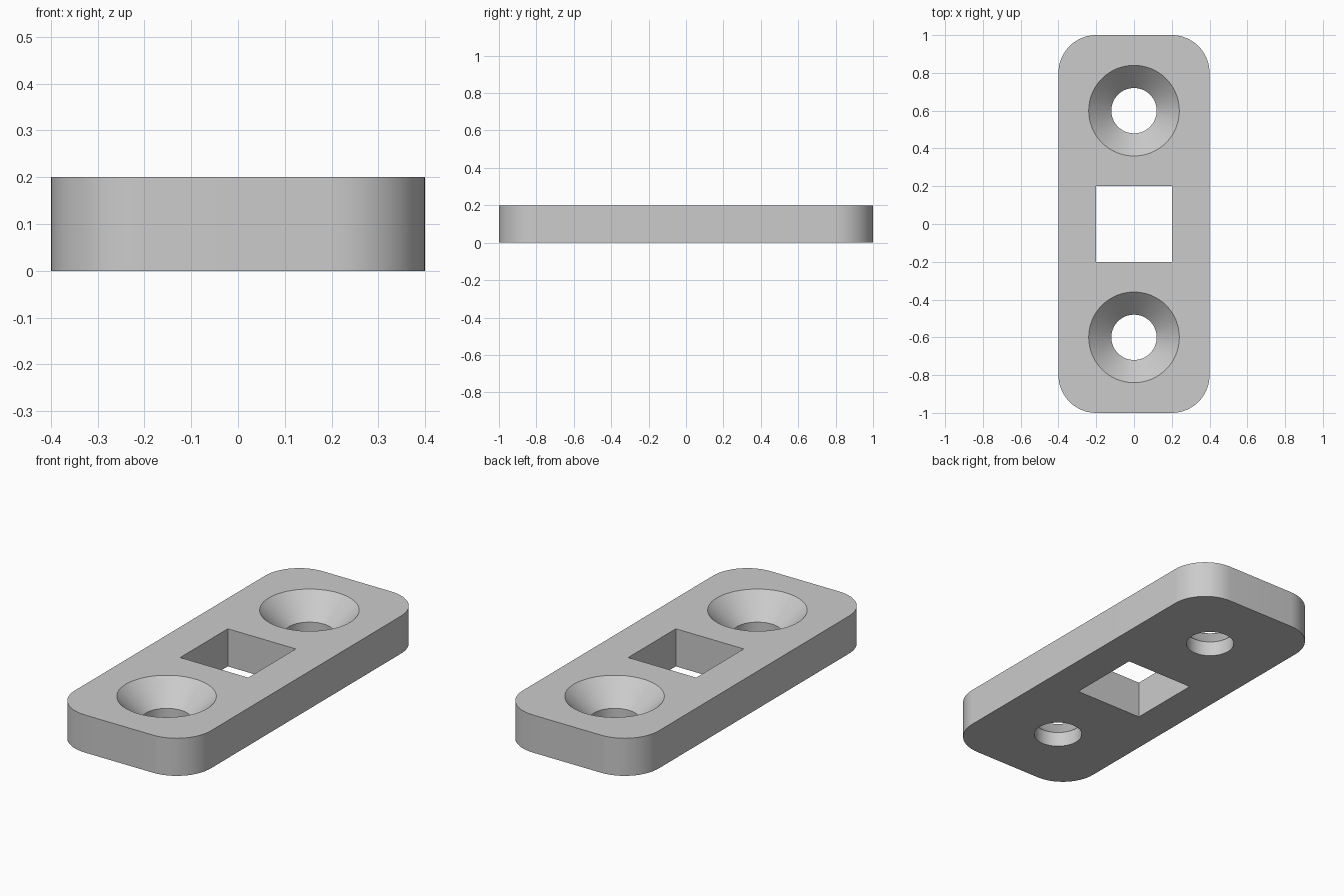
import bpy
import bmesh
from math import cos, sin, pi, radians

cube = bpy.data.objects.get("Cube")
if cube:
    bpy.data.objects.remove(cube, do_unlink=True)

HALF_W, HALF_L, THICK, CORNER = 0.4, 1.0, 0.2, 0.2
HOLE_R, SINK_R, SINK_Y = 0.12, 0.24, 0.6
SINK_FLOOR = 0.08
SLOT = 0.4
MARGIN = 0.05

metal = bpy.data.materials.new("plain grey")
metal.use_nodes = True
metal.diffuse_color = (0.6, 0.6, 0.6, 1)
metal.node_tree.nodes["Principled BSDF"].inputs["Base Color"].default_value = (0.6, 0.6, 0.6, 1)


def finish(name, bm):
    bmesh.ops.recalc_face_normals(bm, faces=bm.faces)
    mesh = bpy.data.meshes.new(name)
    bm.to_mesh(mesh)
    bm.free()
    mesh.materials.append(metal)
    obj = bpy.data.objects.new(name, mesh)
    bpy.context.collection.objects.link(obj)
    return obj


def prism(name, outline, bottom, top):
    bm = bmesh.new()
    face = bm.faces.new([bm.verts.new((x, y, bottom)) for x, y in outline])
    result = bmesh.ops.extrude_face_region(bm, geom=[face])
    verts = [v for v in result["geom"] if isinstance(v, bmesh.types.BMVert)]
    bmesh.ops.translate(bm, vec=(0, 0, top - bottom), verts=verts)
    return finish(name, bm)


def lathe(name, profile, y, sides=64):
    bm = bmesh.new()
    rings = [[bm.verts.new((r * cos(2 * pi * i / sides), y + r * sin(2 * pi * i / sides), z))
              for i in range(sides)] for r, z in profile]
    for low, high in zip(rings, rings[1:]):
        for i in range(sides):
            j = (i + 1) % sides
            bm.faces.new((low[i], low[j], high[j], high[i]))
    bm.faces.new(rings[0])
    bm.faces.new(rings[-1])
    return finish(name, bm)


# Plate with rounded corners
outline = []
steps = 16
for quarter, (sx, sy) in enumerate([(1, 1), (-1, 1), (-1, -1), (1, -1)]):
    for i in range(steps + 1):
        a = (quarter + i / steps) * pi / 2
        outline.append((sx * (HALF_W - CORNER) + CORNER * cos(a),
                        sy * (HALF_L - CORNER) + CORNER * sin(a)))
plate = prism("mounting_plate", outline, 0, THICK)

# Square centre opening and two countersunk screw holes
h = SLOT / 2
cutters = [prism("square_cutter", [(-h, -h), (h, -h), (h, h), (-h, h)], -MARGIN, THICK + MARGIN)]
slope = (SINK_R - HOLE_R) / (THICK - SINK_FLOOR)
sink_profile = [(HOLE_R, -MARGIN), (HOLE_R, SINK_FLOOR),
                (SINK_R + slope * MARGIN, THICK + MARGIN)]
for side, y in (("front", -SINK_Y), ("back", SINK_Y)):
    cutters.append(lathe(side + "_screw_cutter", sink_profile, y))

bpy.context.view_layer.objects.active = plate
for cutter in cutters:
    cutter.hide_render = True
    mod = plate.modifiers.new(cutter.name, "BOOLEAN")
    mod.operation = "DIFFERENCE"
    mod.solver = "EXACT"
    mod.object = cutter
    bpy.ops.object.modifier_apply(modifier=mod.name)
for cutter in cutters:
    bpy.data.objects.remove(cutter, do_unlink=True)

# Smooth round walls, crisp rims
bpy.ops.object.select_all(action="DESELECT")
plate.select_set(True)
bpy.ops.object.shade_smooth_by_angle(angle=radians(30))
